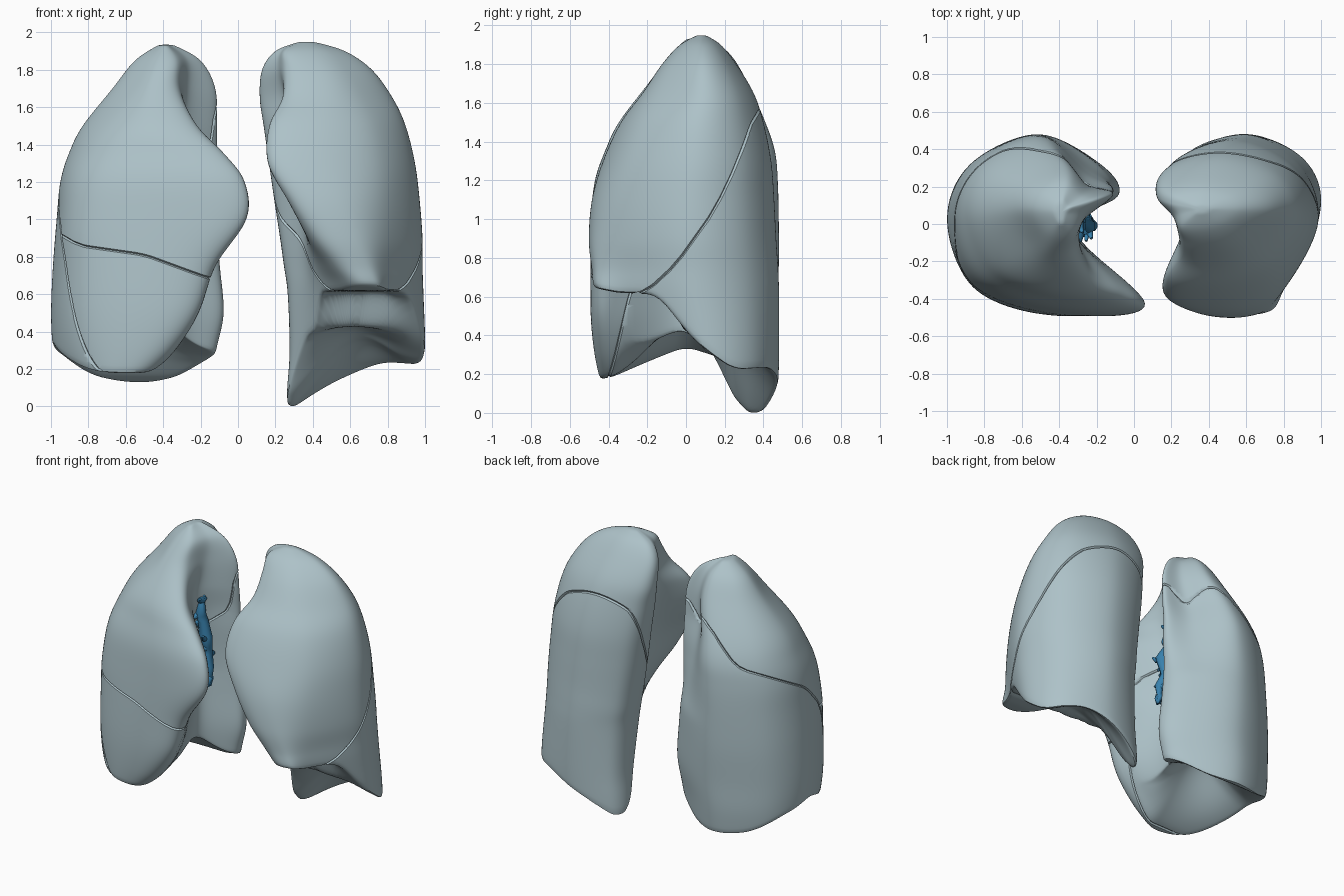
import bpy
import bmesh
import math
import random
from mathutils import Vector

random.seed(4)
cube = bpy.data.objects.get("Cube")
if cube:
    bpy.data.objects.remove(cube)


def material(name, rgb):
    m = bpy.data.materials.new(name)
    m.use_nodes = True
    m.diffuse_color = (*rgb, 1)
    m.node_tree.nodes["Principled BSDF"].inputs["Base Color"].default_value = (*rgb, 1)
    return m


LUNG = material("pale grey blue", (.42, .54, .58))
VESSEL = material("vessel blue", (.04, .22, .42))


def clamp(v):
    return max(0.0, min(1.0, v))


def linear(points, x):
    if x <= points[0][0]:
        return points[0][1]
    for (a, va), (b, vb) in zip(points, points[1:]):
        if x <= b:
            return va + (vb - va) * (x - a) / (b - a)
    return points[-1][1]


def ramp(points, x):
    return (linear(points, x - .03) + linear(points, x + .03)) / 2


def spline(pts, t, closed):
    """Point on a Catmull-Rom spline; t counts control points."""
    n = len(pts)
    i = math.floor(t) if closed else min(int(t), n - 2)
    f = t - i
    get = (lambda k: pts[k % n]) if closed else (lambda k: pts[max(0, min(n - 1, k))])
    a, b, c, d = (get(i + k) for k in (-1, 0, 1, 2))
    return b + ((c - a) + ((a * 2 - b * 5 + c * 4 - d) + (b * 3 - a - c * 3 + d) * f) * f) * (f / 2)


# Each level: height, front y, back y, then distances from the midline:
# outer side, front tip, inner hollow, inner back
LEFT_ROWS = [Vector(r) for r in (
    (-.15, -.2, .47, .98, .75, .45, .26),
    (.1, -.24, .475, .99, .73, .42, .27),
    (.3, -.32, .48, 1, .69, .39, .28),
    (.6, -.45, .48, .99, .6, .38, .27),
    (.75, -.475, .475, .985, .5, .37, .25),
    (.9, -.49, .465, .985, .39, .36, .23),
    (1.1, -.475, .455, .97, .27, .35, .2),
    (1.3, -.42, .44, .945, .16, .31, .17),
    (1.5, -.33, .4, .895, .17, .26, .14),
    (1.65, -.22, .35, .825, .25, .25, .12),
    (1.8, -.12, .26, .715, .27, .21, .13),
    (1.9, -.03, .18, .57, .26, .23, .2),
    (1.95, .06, .1, .4, .34, .33, .33))]
RIGHT_ROWS = [Vector(r) for r in (
    (-.1, -.4, .42, .94, .6, .42, .2),
    (.1, -.42, .44, .96, .52, .4, .15),
    (.3, -.46, .46, .99, .34, .35, .12),
    (.5, -.48, .47, 1, .21, .32, .08),
    (.75, -.48, .48, .99, .12, .32, .1),
    (1, -.48, .48, .97, -.05, .33, .12),
    (1.2, -.46, .475, .95, -.04, .33, .11),
    (1.35, -.41, .46, .905, .07, .32, .11),
    (1.5, -.34, .41, .83, .22, .31, .11),
    (1.7, -.19, .32, .67, .33, .27, .12),
    (1.85, -.08, .23, .55, .33, .27, .2),
    (1.935, .01, .12, .42, .38, .37, .35))]
# Roundness of the outer front and inner back corners, each low then high
LEFT_CORNERS = (.24, .23, .07, .08)
RIGHT_CORNERS = (.15, .2, .12, .22)


# Height of the hollow underside
def left_base(x, y):
    edge = ramp(((-.5, .65), (-.35, .62), (-.15, .61), (.03, .38), (.08, .33), (.25, .19), (.5, .17)), y)
    wall = linear(((-.5, .65), (-.35, .62), (-.08, .61), (-.02, .41), (.08, .35), (.25, .19), (.5, .17)), y)
    z = edge + (wall - edge) * clamp((.94 - x) / .15)
    z -= .21 * clamp((.8 - x) / .5) ** 1.5 * clamp((y - .1) / .22)
    return z + .2 * math.exp(-((x - .62) / .25) ** 2 - ((y - .25) / .18) ** 2)


def right_base(x, y):
    z = ramp(((-.4, .17), (0, .33), (.25, .25), (.4, .12)), y)
    z += 3.6 * max(0, .5 - x) ** 2 * clamp(-y / .3)
    return z + .2 * math.exp(-((x - .55) / .25) ** 2 - (y / .22) ** 2)


# Fissures between lobes: positive above
def left_oblique(p):
    return p.z - ramp(((-.45, .62), (-.35, .59), (-.2, .63), (-.05, .77),
                       (.15, 1.05), (.27, 1.3), (.37, 1.58), (.5, 1.64)), p.y)


def right_oblique(p):
    y = p.y + .75 * max(0, .7 - abs(p.x)) * clamp((p.z - .8) / .8)
    return p.z - ramp(((-.5, -.1), (-.4, .15), (-.34, .4), (-.27, .7), (-.18, .93),
                       (0, 1.12), (.2, 1.23), (.4, 1.34), (.56, 1.58), (.7, 1.66)), y)


def right_horizontal(p):
    return p.z - ramp(((.1, .67), (.2, .7), (.5, .81), (.85, .86), (.97, .93)), -p.x)


def distance(field, p):
    f = field(p)
    if abs(f) > .3:
        return f
    e = .01
    grad = Vector([(field(p + Vector(d)) - f) / e for d in ((e, 0, 0), (0, e, 0), (0, 0, e))])
    return f / max(grad.length, .5)


def outline(rows, corners, s, t):
    z, front, back, outer, tip, hollow, inner = spline(rows, s, False)
    w, d = outer - inner, back - front
    k = clamp(z - .9) / .6 if z < 1.5 else 1
    cf = corners[0] + (corners[1] - corners[0]) * k
    cb = corners[2] + (corners[3] - corners[2]) * k
    pts = [Vector(p) for p in (
        (tip, front + .05 * d), (tip + .38 * (outer - tip), front),
        (outer - cf * w, front + .15 * d), (outer, front + .52 * d),
        (outer - .13 * w, back - .165 * d), (inner + .47 * w, back),
        (inner + cb * w, back - (cb + .03) * d), (inner, back - .33 * d),
        (hollow, back - (.51 + .08 * k) * d))]
    x, y = spline(pts, t, True)
    return Vector((x, y, z))


def loft(rows, corners, base, centre, side):
    """Closed lung body: walls from the base rim to the apex, plus the underside."""
    bm = bmesh.new()
    cols, steps, caps = 126, 90, 28
    top = len(rows) - 1
    grid = [[] for _ in range(steps + caps)]
    for c in range(cols):
        t = c * 9 / cols
        lo, hi = 0.0, top * .6
        for _ in range(18):
            mid = (lo + hi) / 2
            p = outline(rows, corners, mid, t)
            if p.z < base(p.x, p.y):
                lo = mid
            else:
                hi = mid
        rim = outline(rows, corners, hi, t)
        for k in range(caps):
            x, y = Vector(centre).lerp(rim.xy, (k + 1) / (caps + 1))
            grid[k].append(bm.verts.new((x, y, base(x, y))))
        for k in range(steps):
            s = hi + (top - hi) * k / (steps - 1)
            grid[caps + k].append(bm.verts.new(outline(rows, corners, s, t)))
    for a, b in zip(grid, grid[1:]):
        for c in range(cols):
            n = (c + 1) % cols
            bm.faces.new((a[c], a[n], b[n], b[c]))
    for ring, turn in ((grid[0], 1), (grid[-1], -1)):
        hub = bm.verts.new(sum((v.co for v in ring), Vector()) / cols)
        for c in range(cols):
            bm.faces.new((hub, ring[(c + 1) % cols], ring[c])[::turn])
    for _ in range(4):
        bmesh.ops.smooth_vert(bm, verts=bm.verts[:], factor=.5,
                              use_axis_x=True, use_axis_y=True, use_axis_z=True)
    for v in bm.verts:
        v.co.x *= side
    if bm.calc_volume(signed=True) < 0:
        bmesh.ops.reverse_faces(bm, faces=bm.faces[:])
    return bm


def groove(bm, field, region, width=.007, depth=.01):
    for shift in (0, width, -width):
        val = {v: distance(field, v.co) - shift for v in bm.verts}
        new = []
        for e in bm.edges[:]:
            a, b = e.verts
            if val[a] * val[b] < 0 and region((a.co + b.co) / 2):
                new.append(bmesh.utils.edge_split(e, a, val[a] / (val[a] - val[b]))[1])
        bmesh.ops.connect_verts(bm, verts=new)
    bm.normal_update()
    moves = [(v, v.normal * depth * clamp(1 - abs(distance(field, v.co)) / width))
             for v in bm.verts if region(v.co)]
    for v, m in moves:
        v.co -= m


def lobes(bm, names, classify):
    """Split the body into lobes, each closed along its fissure."""
    for i, name in enumerate(names):
        part = bm.copy()
        bmesh.ops.delete(part, geom=[f for f in part.faces
                                     if classify(f.calc_center_median()) != i], context='FACES')
        bmesh.ops.triangle_fill(part, use_beauty=True,
                                edges=[e for e in part.edges if e.is_boundary])
        mesh = bpy.data.meshes.new(name)
        part.to_mesh(mesh)
        part.free()
        mesh.materials.append(LUNG)
        mesh.shade_smooth()
        mesh.set_sharp_from_angle(angle=math.radians(40))
        bpy.context.collection.objects.link(bpy.data.objects.new(name, mesh))
    bm.free()


# Left lung: two lobes
left = loft(LEFT_ROWS, LEFT_CORNERS, left_base, (.62, .1), 1)
groove(left, left_oblique, lambda p: True)
lobes(left, ("left_lower_lobe", "left_upper_lobe"), lambda p: int(left_oblique(p) > 0))

# Right lung: three lobes
right = loft(RIGHT_ROWS, RIGHT_CORNERS, right_base, (.55, .02), -1)
groove(right, right_oblique, lambda p: True)
groove(right, right_horizontal, lambda p: right_oblique(p) > 0)
lobes(right, ("right_lower_lobe", "right_middle_lobe", "right_upper_lobe"),
      lambda p: 0 if right_oblique(p) < 0 else 1 + int(right_horizontal(p) > 0))


# Branching vessels in the inner hollow of each lung
def vessels(name, side, low, high):
    curve = bpy.data.curves.new(name, 'CURVE')
    curve.dimensions = '3D'
    curve.bevel_depth = .036
    curve.bevel_resolution = 2
    curve.use_fill_caps = True
    curve.materials.append(VESSEL)

    def tube(points, radii):
        s = curve.splines.new('POLY')
        s.points.add(len(points) - 1)
        for q, p, r in zip(s.points, points, radii):
            q.co = (side * p.x, p.y, p.z, 1)
            q.radius = r

    low, high = Vector(low), Vector(high)
    jitter = lambda k: Vector([random.uniform(-k, k) for _ in range(3)])
    trunk = [low.lerp(high, k / 7) + jitter(.02) for k in range(8)]
    tube(trunk, (.4, .9, 1.1, .8, 1.3, 1, 1.1, .5))
    for p in trunk * 3:
        tip = p + Vector((random.uniform(-.03, .1), random.uniform(-.1, .1), random.uniform(-.06, .06)))
        tube([p, p.lerp(tip, .5) + jitter(.015), tip], (.7, .5, .2))
    bpy.context.collection.objects.link(bpy.data.objects.new(name, curve))


vessels("right_hilum_vessels", -1, (.23, .01, .88), (.29, 0, 1.4))
vessels("left_hilum_vessels", 1, (.34, .01, 1.1), (.3, .01, 1.36))
